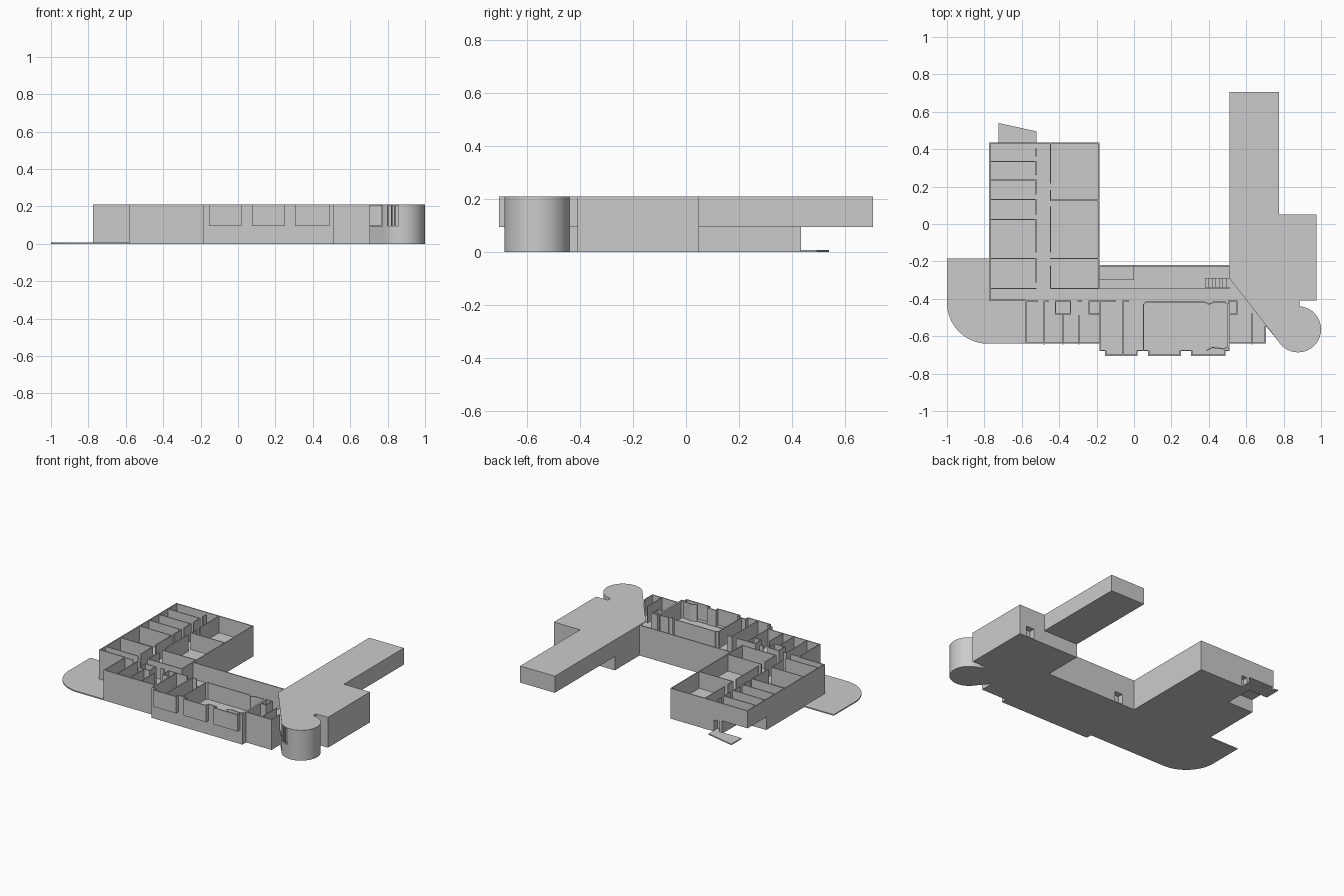
import bpy, bmesh, math
from mathutils import Vector

T, MID, TOP = 0.007, 0.095, 0.21     # wall thickness, upper floor level, wall top


def finish(bm, name):
    bmesh.ops.recalc_face_normals(bm, faces=bm.faces)
    me = bpy.data.meshes.new(name)
    bm.to_mesh(me)
    bm.free()
    ob = bpy.data.objects.new(name, me)
    bpy.context.collection.objects.link(ob)
    return ob


def add_prism(bm, pts, z0, z1):
    base = bm.faces.new([bm.verts.new((x, y, z0)) for x, y in pts])
    ext = bmesh.ops.extrude_face_region(bm, geom=[base], use_keep_orig=True)
    vs = [g for g in ext["geom"] if isinstance(g, bmesh.types.BMVert)]
    bmesh.ops.translate(bm, vec=(0, 0, z1 - z0), verts=vs)


def prism(name, pts, z0, z1):
    bm = bmesh.new()
    add_prism(bm, pts, z0, z1)
    return finish(bm, name)


def box(name, x0, x1, y0, y1, z0, z1):
    return prism(name, [(x0, y0), (x1, y0), (x1, y1), (x0, y1)], z0, z1)


def walls(name, paths, z0=MID, z1=TOP, t=T):
    """Thin upright walls following each list of points."""
    bm = bmesh.new()
    for path in paths:
        for a, b in zip(path, path[1:]):
            a, b = Vector(a), Vector(b)
            d = (b - a).normalized() * t / 2
            n = Vector((-d.y, d.x))
            a, b = a - d, b + d
            add_prism(bm, [a + n, a - n, b - n, b + n], z0, z1)
    return finish(bm, name)


def arc(cx, cy, r, a0, a1, n):
    return [(cx + r * math.cos(math.radians(a0 + (a1 - a0) * i / n)),
             cy + r * math.sin(math.radians(a0 + (a1 - a0) * i / n))) for i in range(n + 1)]


def smooth(ob):
    bpy.ops.object.select_all(action='DESELECT')
    ob.select_set(True)
    bpy.context.view_layer.objects.active = ob
    bpy.ops.object.shade_smooth_by_angle(angle=math.radians(30))


def cut(ob, *dims):
    cutter = box("door_cutter", *dims)
    mod = ob.modifiers.new("doorway", 'BOOLEAN')
    mod.operation, mod.solver, mod.object = 'DIFFERENCE', 'EXACT', cutter
    bpy.context.view_layer.objects.active = ob
    bpy.ops.object.modifier_apply(modifier=mod.name)
    bpy.data.objects.remove(cutter)


# Ground slabs: rounded patio and rear terrace
smooth(prism("patio", arc(-0.78, -0.42, 0.22, 180, 270, 24)
             + [(-0.58, -0.64), (-0.58, -0.41), (-0.775, -0.41), (-0.775, -0.185), (-1, -0.185)], 0, 0.008))
prism("rear_terrace", [(-0.725, 0.43), (-0.52, 0.43), (-0.52, 0.495), (-0.725, 0.54)], 0, 0.008)

# Lower storey, topped by the upper floor
west = prism("west_lower_storey", [(-0.775, -0.41), (-0.185, -0.41), (-0.185, 0.435), (-0.58, 0.435),
                                   (-0.58, 0.23), (-0.775, 0.23)], 0, MID)
cut(west, -0.56, -0.52, 0.40, 0.45, 0.008, 0.08)
box("west_overhang_floor", -0.775, -0.58, 0.23, 0.435, 0.09, MID)
prism("front_lower_storey", [(-0.58, -0.64), (-0.185, -0.64), (-0.185, -0.68), (0.51, -0.68),
                             (0.51, -0.64), (0.705, -0.64), (0.705, -0.345), (-0.185, -0.345),
                             (-0.185, -0.41), (-0.58, -0.41)], 0, MID)
tower_arc = arc(0.877, -0.563, 0.123, 212, 450, 48)
east = prism("east_lower_storey", tower_arc + [(0.877, -0.41), (0.975, -0.41), (0.975, 0.05), (0.51, 0.05),
                                               (0.51, -0.345), (0.705, -0.345), (0.705, -0.545)], 0, MID)
cut(east, 0.86, 0.92, 0.01, 0.1, 0.004, 0.075)
smooth(east)

# Double-height entrance hall with vestibule and stairs
box("hall_floor", -0.185, 0.51, -0.345, -0.22, 0, 0.004)
back = box("hall_back_wall", -0.185, 0.51, -0.227, -0.22, 0, TOP)
cut(back, -0.09, -0.03, -0.26, -0.2, 0.004, 0.075)
vestibule = box("vestibule", -0.185, 0.0, -0.3, -0.227, 0.004, MID)
cut(vestibule, -0.09, -0.03, -0.26, -0.2, 0.004, 0.075)
for i in range(8):
    x = 0.36 + i * 0.019
    box("stair_step", x, x + 0.019, -0.34, -0.29, 0.004, 0.012 + i * 0.0115)

# Upper outer walls
h = T / 2
walls("west_outer_walls", [[(-0.58, -0.41 + h), (-0.775 + h, -0.41 + h), (-0.775 + h, 0.435 - h),
                            (-0.185 - h, 0.435 - h), (-0.185 - h, -0.345)]])
walls("front_outer_walls", [[(-0.58 + h, -0.41), (-0.58 + h, -0.64 + h), (-0.185, -0.64 + h)],
                            [(-0.185 + h, -0.41), (-0.185 + h, -0.68 + h), (-0.155, -0.68 + h)],
                            [(0.02, -0.68 + h), (0.075, -0.68 + h)],
                            [(0.25, -0.68 + h), (0.305, -0.68 + h)],
                            [(0.49, -0.68 + h), (0.51 - h, -0.68 + h), (0.51 - h, -0.41)],
                            [(0.51, -0.64 + h), (0.705 - h, -0.64 + h), (0.705 - h, -0.55)]])

# Window bays
for x0, x1 in [(-0.155, 0.02), (0.075, 0.25), (0.305, 0.49)]:
    walls("window_bay", [[(x0 + h, -0.68), (x0 + h, -0.705 + h), (x1 - h, -0.705 + h), (x1 - h, -0.68)]])
    box("bay_floor", x0, x1, -0.703, -0.675, MID, MID + 0.004)

# West wing partitions: rooms either side of a central corridor
rooms = [[(-0.772, y), (-0.525, y)] for y in (0.335, 0.235, 0.13, 0.025, -0.185, -0.345)]
rooms += [[(-0.445, y), (-0.19, y)] for y in (0.127, -0.185, -0.345)]
rooms += [[(-0.525, a), (-0.525, b)] for a, b in
          [(0.40, 0.365), (0.335, 0.265), (0.235, 0.16), (0.13, 0.055), (0.025, -0.15), (-0.185, -0.31)]]
rooms += [[(-0.447, a), (-0.447, b)] for a, b in
          [(0.43, 0.22), (0.18, 0.127), (0.09, -0.15), (-0.225, -0.345)]]
walls("west_partitions", rooms, t=0.006)

# Front wing partitions
front = [[(a, -0.413), (b, -0.413)] for a, b in
         [(-0.58, -0.515), (-0.48, -0.46), (-0.42, -0.34), (-0.30, -0.28), (-0.24, -0.10), (-0.06, -0.03), (0.51, 0.55)]]
front += [[(x, a), (x, -0.64)] for x, a in [(-0.48, -0.413), (-0.38, -0.49), (-0.295, -0.49), (0.63, -0.48)]]
front += [[(-0.06, -0.413), (-0.06, -0.695)]]
front += [[(-0.42, -0.413), (-0.42, -0.48), (-0.34, -0.48), (-0.34, -0.413)],
          [(-0.24, -0.413), (-0.24, -0.48), (-0.19, -0.48)],
          [(0.55, -0.413), (0.55, -0.48), (0.51, -0.48)]]
walls("front_partitions", front, t=0.006)

# Assembly room lining with chamfered corners
walls("assembly_room_lining", [[(0.05, -0.67), (0.05, -0.43), (0.065, -0.417), (0.38, -0.417), (0.40, -0.43),
                                (0.425, -0.417), (0.485, -0.417), (0.5, -0.43), (0.5, -0.655),
                                (0.485, -0.668), (0.42, -0.66), (0.39, -0.675)]], t=0.006)

# East wing: raised floor, outer walls and roof
box("east_wing_floor", 0.51, 0.775, 0.05, 0.705, MID, MID + 0.006)
walls("east_outer_walls", [[(0.51 + h, -0.25), (0.51 + h, 0.705 - h), (0.775 - h, 0.705 - h), (0.775 - h, 0.05 - h),
                            (0.975 - h, 0.05 - h), (0.975 - h, -0.41 + h), (0.877 + h, -0.41 + h),
                            (0.877 + h, -0.44)]])
smooth(prism("east_roof", tower_arc + [(0.877, -0.41), (0.975, -0.41), (0.975, 0.05), (0.775, 0.05),
                                       (0.775, 0.705), (0.51, 0.705), (0.51, -0.29)], TOP - 0.005, TOP))

# Round tower wall with a narrow window opening
for a0, a1, n in [(212, 231, 4), (241, 243, 1), (250, 252, 1), (261, 450, 40)]:
    ring = arc(0.877, -0.563, 0.123, a0, a1, n) + arc(0.877, -0.563, 0.115, a1, a0, n)
    smooth(prism("tower_wall", ring, MID, TOP - 0.004))
